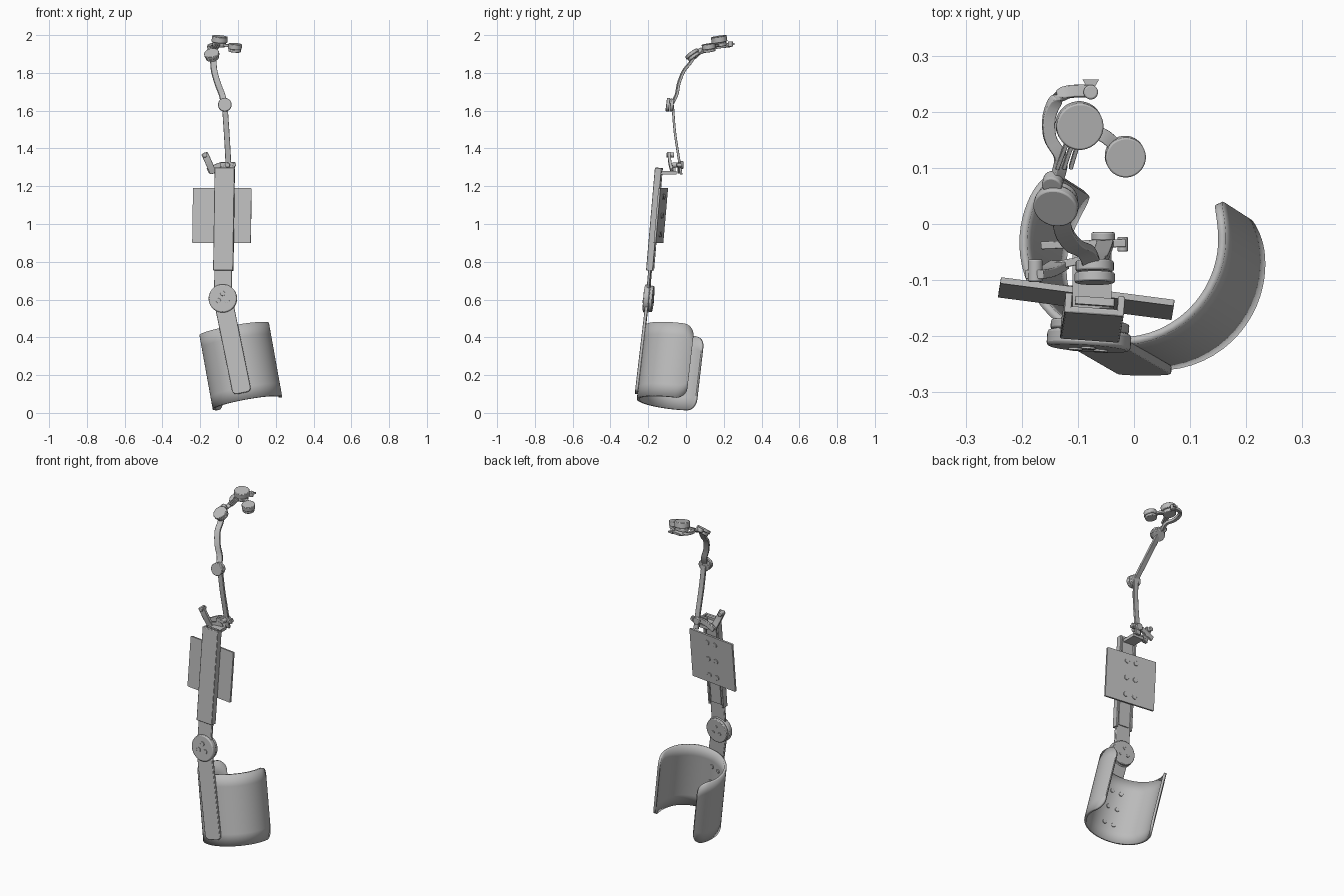
import bpy, bmesh, math
from mathutils import Vector, Matrix

cube = bpy.data.objects.get("Cube")
if cube:
    bpy.data.objects.remove(cube, do_unlink=True)

grey = bpy.data.materials.new("light_grey")
grey.use_nodes = True
COLOUR = (0.5, 0.5, 0.5, 1)
grey.diffuse_color = COLOUR
grey.node_tree.nodes["Principled BSDF"].inputs["Base Color"].default_value = COLOUR


def finish(name, bm, bevel=0.0, angle=35):
    bmesh.ops.recalc_face_normals(bm, faces=bm.faces)
    mesh = bpy.data.meshes.new(name)
    bm.to_mesh(mesh)
    bm.free()
    mesh.materials.append(grey)
    ob = bpy.data.objects.new(name, mesh)
    bpy.context.collection.objects.link(ob)
    bpy.ops.object.select_all(action='DESELECT')
    ob.select_set(True)
    bpy.context.view_layer.objects.active = ob
    bpy.ops.object.shade_smooth_by_angle(angle=math.radians(angle))
    if bevel:
        mod = ob.modifiers.new("soft_edge", 'BEVEL')
        mod.width, mod.segments, mod.limit_method = bevel, 2, 'ANGLE'
    return ob


def frame(xdir, zdir):
    """Axes with z kept, x squared up, y pointing out of the front."""
    z = Vector(zdir).normalized()
    x = Vector(xdir)
    x = (x - z * x.dot(z)).normalized()
    return x, x.cross(z), z


def slab(name, centre, xdir, zdir, w, h, t, r=0.0, bevel=0.0):
    """Rounded rectangle with thickness t."""
    x, n, z = frame(xdir, zdir)
    bm = bmesh.new()
    outline = []
    steps = 7 if r else 1
    for q, (sx, sz) in enumerate([(1, 1), (-1, 1), (-1, -1), (1, -1)]):
        for i in range(steps):
            a = math.pi / 2 * (q + i / max(steps - 1, 1))
            outline.append((sx * (w / 2 - r) + r * math.cos(a), sz * (h / 2 - r) + r * math.sin(a)))
    c = Vector(centre) - n * t / 2
    face = bm.faces.new([bm.verts.new(c + x * u + z * v) for u, v in outline])
    new = bmesh.ops.extrude_face_region(bm, geom=[face])["geom"]
    bmesh.ops.translate(bm, vec=n * t, verts=[g for g in new if isinstance(g, bmesh.types.BMVert)])
    return finish(name, bm, bevel)


def disc(name, centre, axis, r, depth, bevel=0.003, sides=32):
    bm = bmesh.new()
    m = Matrix.Translation(centre) @ Vector(axis).to_track_quat('Z', 'Y').to_matrix().to_4x4()
    bmesh.ops.create_cone(bm, cap_ends=True, segments=sides, radius1=r, radius2=r, depth=depth, matrix=m)
    return finish(name, bm, bevel)


def strap(name, points, w, t, wide, bevel=0.002):
    """Flat bar swept through points; 'wide' is the direction of its width."""
    p = [Vector(q) for q in points]
    path = []
    for i in range(len(p) - 1):
        a, b, c, d = p[max(i - 1, 0)], p[i], p[i + 1], p[min(i + 2, len(p) - 1)]
        for k in range(5):
            s = k / 5
            path.append(0.5 * (2 * b + (c - a) * s + (2 * a - 5 * b + 4 * c - d) * s * s
                               + (3 * b - a - 3 * c + d) * s ** 3))
    path.append(p[-1])
    bm = bmesh.new()
    rings = []
    for i, q in enumerate(path):
        x, n, _ = frame(wide, path[min(i + 1, len(path) - 1)] - path[max(i - 1, 0)])
        rings.append([bm.verts.new(q + x * u * w / 2 + n * v * t / 2)
                      for u, v in ((1, 1), (-1, 1), (-1, -1), (1, -1))])
    for a, b in zip(rings, rings[1:]):
        for k in range(4):
            bm.faces.new((a[k], a[k - 1], b[k - 1], b[k]))
    bm.faces.new(rings[0])
    bm.faces.new(rings[-1])
    return finish(name, bm, bevel)


# Forearm cuff: open round shell with rounded wing corners
U, F, A = frame((1, 0, 0), (-0.07, 0.045, 0.39))
V = -F
base = Vector((0.05, -0.075, 0.052))
R, H, CORNER = 0.187, 0.4, 0.06
start, end, cols, rows = math.radians(135), math.radians(383), 56, 6
bm = bmesh.new()
grid = []
for i in range(cols + 1):
    s = 0.5 - 0.5 * math.cos(math.pi * i / cols)
    ang = start + (end - start) * s
    gap = CORNER - min(CORNER, R * min(ang - start, end - ang))
    cut = CORNER - math.sqrt(CORNER ** 2 - gap ** 2)
    radial = U * math.cos(ang) + V * math.sin(ang)
    grid.append([bm.verts.new(base + radial * R + A * (cut + (H - 2 * cut) * j / rows))
                 for j in range(rows + 1)])
for a, b in zip(grid, grid[1:]):
    for j in range(rows):
        bm.faces.new((a[j], b[j], b[j + 1], a[j + 1]))
cuff = finish("forearm_cuff", bm)
shell = cuff.modifiers.new("thickness", 'SOLIDIFY')
shell.thickness, shell.offset = 0.014, -1
for v in (0.1, 0.2, 0.3):
    for ang in (245, 263):
        a = math.radians(ang)
        out = U * math.cos(a) + V * math.sin(a)
        disc("cuff_rivet", base + out * (R - 0.016) + A * v, out, 0.012, 0.006, 0.001, 16)

# Forearm strut and elbow hub
hub, tip = Vector((-0.08, -0.203, 0.605)), Vector((0.022, -0.262, 0.105))
slab("forearm_strut", (hub + tip) / 2, (1, 0, 0.2), hub - tip, 0.1, (hub - tip).length, 0.016, 0.025, 0.003)
X, N, Z = frame((1, -0.07, 0), (0.01, 0.06, 0.695))
disc("elbow_hub", hub + N * 0.004, N, 0.075, 0.03, 0.006, 48)
disc("elbow_back_cap", hub - N * 0.02, N, 0.07, 0.018, 0.004, 48)
for k in range(3):
    a = math.radians(90 + 120 * k)
    off = (X * math.cos(a) + Z * math.sin(a)) * 0.026
    disc("hub_screw", hub + off + N * 0.02, N, 0.013, 0.006, 0.001, 16)
    disc("hub_back_screw", hub + off - N * 0.03, N, 0.009, 0.005, 0.001, 16)

# Upper arm: neck strip, channel sleeve and inner rail
def on_arm(height, out=0.0, side=0.0):
    return hub + Z * height + N * out + X * side

slab("upper_arm_neck", on_arm(0.16), X, Z, 0.094, 0.32, 0.014, 0.02, 0.003)
slab("sleeve_front", on_arm(0.422, 0.012), X, Z, 0.106, 0.545, 0.012, 0.004, 0.003)
for side in (-1, 1):
    slab("sleeve_wall", on_arm(0.422, 0, side * 0.047), X, Z, 0.012, 0.545, 0.035, 0, 0.002)
slab("sleeve_rail", on_arm(0.43, -0.006), X, Z, 0.07, 0.53, 0.014, 0.004)

# Mounting plate with six screws
P = Vector((1, -0.13, 0))
plate = Vector((-0.085, -0.133, 1.045))
slab("mounting_plate", plate, P, Z, 0.312, 0.292, 0.011, 0.004)
PX, PN, PZ = frame(P, Z)
for row in (-0.1, 0, 0.1):
    for col in (-0.028, 0.028):
        disc("plate_screw", plate + PX * col + PZ * row - PN * 0.007, PN, 0.014, 0.006, 0.001, 16)

# Shoulder bracket at the top of the sleeve
slab("bracket_shelf", (-0.075, -0.1, 1.272), (1, 0, 0), (0, 1, 0), 0.07, 0.1, 0.018, 0.004)
slab("bracket_post", (-0.075, -0.063, 1.295), (1, 0, 0), (0, 0, 1), 0.04, 0.06, 0.014, 0.004)
strap("cross_bar", [(-0.16, -0.038, 1.28), (-0.09, -0.036, 1.312), (-0.015, -0.034, 1.312)], 0.03, 0.014, (0, 0, 1))
strap("swing_bar", [(-0.178, -0.09, 1.375), (-0.155, -0.085, 1.325), (-0.132, -0.072, 1.272)], 0.036, 0.016, (1, 0, 0.4))
disc("swing_pin", (-0.176, -0.083, 1.365), (0, 1, 0), 0.013, 0.04)
strap("swing_link", [(-0.14, -0.075, 1.278), (-0.1, -0.066, 1.285), (-0.06, -0.063, 1.3)], 0.026, 0.014, (0, 0, 1))
disc("bracket_pivot", (-0.055, -0.045, 1.312), (0, 1, 0), 0.013, 0.055)
disc("bracket_knob", (-0.055, -0.022, 1.312), (0, 1, 0), 0.021, 0.015)
disc("bracket_end_pin", (-0.02, -0.036, 1.312), (0, 1, 0), 0.009, 0.026, 0.001, 16)

# Lower link, middle joint and upper link
strap("lower_link", [(-0.05, -0.025, 1.262), (-0.053, -0.04, 1.36), (-0.06, -0.058, 1.48),
                     (-0.066, -0.066, 1.57), (-0.07, -0.07, 1.63)], 0.03, 0.013, (1, 0, 0))
mid = Vector((-0.07, -0.084, 1.63))
MN = Vector((0, -1, 0.12)).normalized()
disc("middle_joint", mid + MN * 0.012, MN, 0.036, 0.018)
disc("middle_joint_back", mid - MN * 0.009, MN, 0.034, 0.019)
strap("upper_link", [(-0.074, -0.075, 1.635), (-0.085, -0.05, 1.685), (-0.108, -0.038, 1.745),
                     (-0.126, -0.012, 1.81), (-0.13, 0.02, 1.85), (-0.135, 0.045, 1.89)], 0.032, 0.014, (1, 0.2, 0))

# Tilted upper joint and its pin
TN = Vector((-0.15, -0.55, 0.75)).normalized()
top = Vector((-0.138, 0.036, 1.895))
disc("upper_joint", top + TN * 0.006, TN, 0.04, 0.018)
disc("upper_joint_back", top - TN * 0.012, TN, 0.036, 0.016)
disc("upper_joint_pin", (-0.145, 0.074, 1.915), TN, 0.018, 0.024)

# Curved hook arm with pointed end
strap("hook_arm", [(-0.143, 0.065, 1.905), (-0.13, 0.115, 1.925), (-0.15, 0.155, 1.935), (-0.149, 0.2, 1.942),
                   (-0.125, 0.233, 1.948), (-0.075, 0.237, 1.952)], 0.022, 0.016, (1, 1, 0))
disc("hook_end_pin", (-0.077, 0.235, 1.953), (0, 0, 1), 0.013, 0.028)
disc("hook_point", (-0.077, 0.249, 1.953), (0, 0, 1), 0.017, 0.01, 0, 3)

# Wrist joint, fork and end knob
for k in (-1, 0, 1):
    strap("fork_prong", [(-0.125 + k * 0.012, 0.1, 1.925), (-0.108 + k * 0.01, 0.15, 1.95)], 0.007, 0.014, (1, 0, 0), 0.001)
WN = Vector((0.08, -0.15, 1)).normalized()
wrist = Vector((-0.098, 0.177, 1.968))
disc("wrist_joint", wrist + WN * 0.01, WN, 0.042, 0.032)
disc("wrist_joint_base", wrist - WN * 0.018, WN, 0.036, 0.02)
strap("knob_link", [(-0.085, 0.17, 1.945), (-0.05, 0.155, 1.945), (-0.02, 0.125, 1.93)], 0.024, 0.014, (1, 1, 0))
knob = Vector((-0.016, 0.121, 1.934))
disc("end_knob", knob + WN * 0.006, WN, 0.036, 0.028)
disc("end_knob_base", knob - WN * 0.016, WN, 0.033, 0.014)
